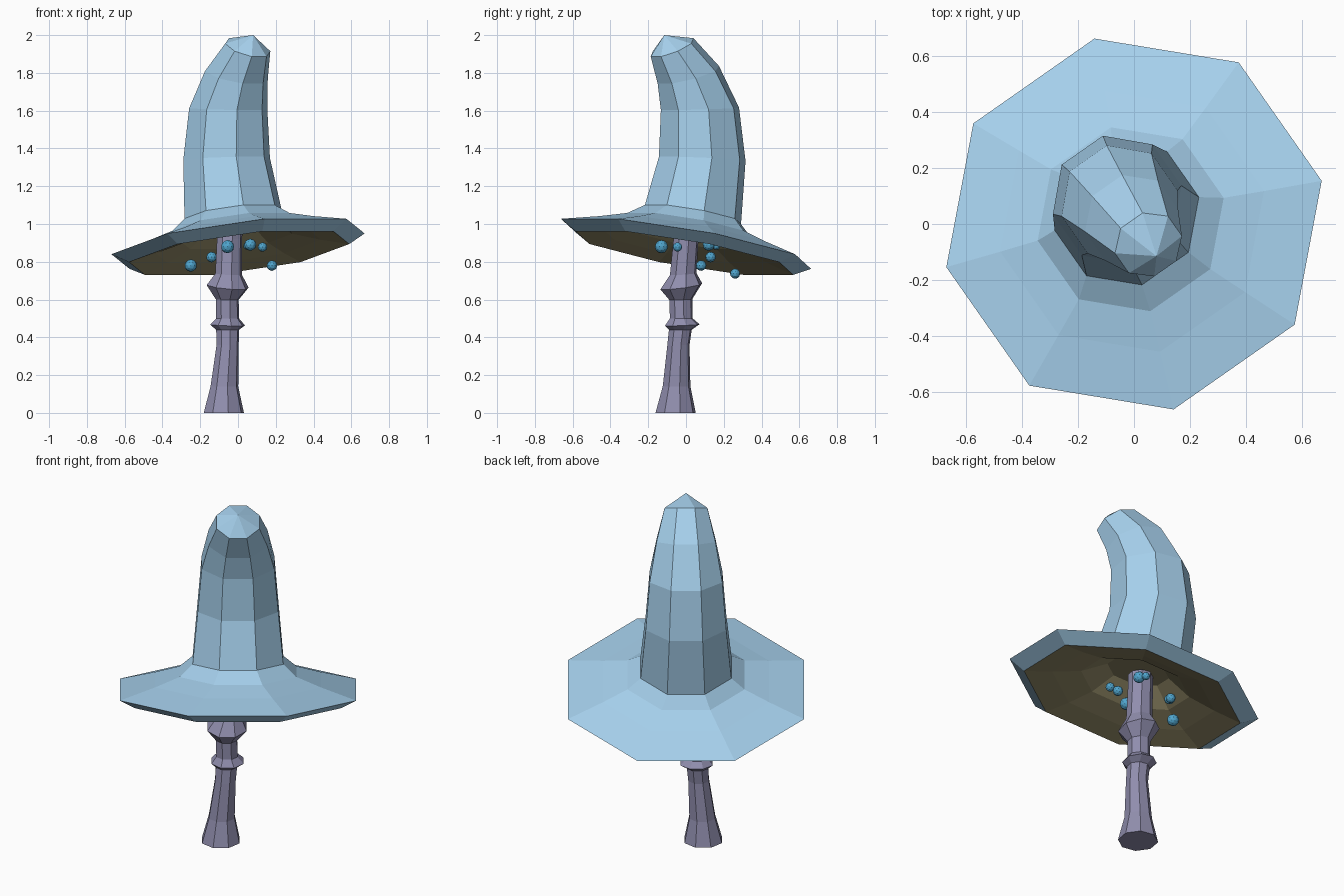
import bpy, bmesh
from math import radians, sin, cos, pi
from mathutils import Vector

if "Cube" in bpy.data.objects:
    bpy.data.objects.remove(bpy.data.objects["Cube"])

SIDES = 8
LEAN = radians(-55)                       # heading the hat bends towards
U = Vector((cos(LEAN), sin(LEAN), 0))
V = Vector((-sin(LEAN), cos(LEAN), 0))
Z = Vector((0, 0, 1))


def material(name, rgb):
    m = bpy.data.materials.new(name)
    m.diffuse_color = (*rgb, 1)
    m.use_nodes = True
    m.node_tree.nodes["Principled BSDF"].inputs["Base Color"].default_value = m.diffuse_color
    return m


def ring(center, r, tilt):
    """Octagon around center; positive tilt lifts the leaning side."""
    t = radians(tilt)
    axis = U * cos(t) + Z * sin(t)
    angles = [pi / SIDES + 2 * pi * i / SIDES for i in range(SIDES)]
    return [center + axis * (r * cos(a)) + V * (r * sin(a)) for a in angles]


def loft(name, rings, mats, start=None, end=None, split=0):
    """Skin rings from bottom to top; bands before 'split' use the second material."""
    bm = bmesh.new()
    loops = [[bm.verts.new(p) for p in r] for r in rings]
    for k, (a, b) in enumerate(zip(loops, loops[1:])):
        for i in range(SIDES):
            j = (i + 1) % SIDES
            f = bm.faces.new((a[i], a[j], b[j], b[i]))
            f.material_index = 1 if k < split else 0
    if start is None:
        f = bm.faces.new(loops[0][::-1])
        f.material_index = 1 if split else 0
    if end is None:
        bm.faces.new(loops[-1])
    else:
        tip = bm.verts.new(end)
        for i in range(SIDES):
            bm.faces.new((loops[-1][i], loops[-1][(i + 1) % SIDES], tip))
    me = bpy.data.meshes.new(name)
    bm.to_mesh(me)
    bm.free()
    for m in mats:
        me.materials.append(m)
    ob = bpy.data.objects.new(name, me)
    bpy.context.collection.objects.link(ob)
    return ob


blue = material("hat_blue", (0.38, 0.63, 0.84))
olive = material("underside_olive", (0.32, 0.28, 0.15))
violet = material("stem_violet", (0.28, 0.27, 0.42))
bright = material("spore_blue", (0.08, 0.38, 0.62))

# Hat: hollow underside, rim and brim share one tilted axis
TILT = 12
origin = Vector((0, 0, 0.895))
normal = Z * cos(radians(TILT)) - U * sin(radians(TILT))
brim = [(0.17, 0.11), (0.30, 0.03), (0.45, -0.015), (0.60, -0.05),
        (0.69, 0.0), (0.485, 0.055), (0.342, 0.10)]
rings = [ring(origin + normal * h, r, TILT) for r, h in brim]

# Hat: bent crown (offset along lean, height, radius, tilt)
crown = [(-0.045, 1.05, 0.265, 12), (-0.105, 1.345, 0.235, 3),
         (-0.09, 1.61, 0.212, -2), (-0.015, 1.79, 0.172, -17),
         (0.09, 1.935, 0.125, -25)]
rings += [ring(U * u + Z * z, r, t) for u, z, r, t in crown]
loft("hat", rings, [blue, olive], end=U * 0.14 + Z * 2.0, split=3)

# Stem with two flared collars (x, y, z, radius, tilt)
stem = [(-0.075, -0.055, 0.0, 0.109, 0), (-0.072, -0.05, 0.14, 0.075, 0),
        (-0.055, -0.04, 0.36, 0.06, 0), (-0.055, -0.03, 0.44, 0.062, 0),
        (-0.055, -0.02, 0.465, 0.094, -3), (-0.055, -0.025, 0.50, 0.062, 0),
        (-0.057, -0.027, 0.60, 0.062, -3), (-0.055, -0.025, 0.67, 0.114, -9),
        (-0.05, -0.015, 0.735, 0.072, -5), (-0.045, 0.0, 0.92, 0.068, 0),
        (-0.04, 0.005, 0.99, 0.068, 0)]
loft("stem", [ring(Vector((x, y, z)), r, t) for x, y, z, r, t in stem], [violet])

# Small spores floating under the hat (x, y, z, radius)
spores = [(-0.25, 0.03, 0.78, 0.033), (-0.14, 0.13, 0.825, 0.028),
          (-0.055, -0.13, 0.88, 0.035), (0.065, 0.12, 0.89, 0.032),
          (0.05, 0.16, 0.885, 0.022), (0.13, -0.045, 0.878, 0.025),
          (0.18, 0.08, 0.78, 0.028), (-0.04, 0.26, 0.737, 0.027)]
for n, (x, y, z, r) in enumerate(spores, 1):
    bpy.ops.mesh.primitive_ico_sphere_add(subdivisions=2, radius=r, location=(x, y, z))
    ob = bpy.context.object
    ob.name = f"spore_{n}"
    ob.data.materials.append(bright)
